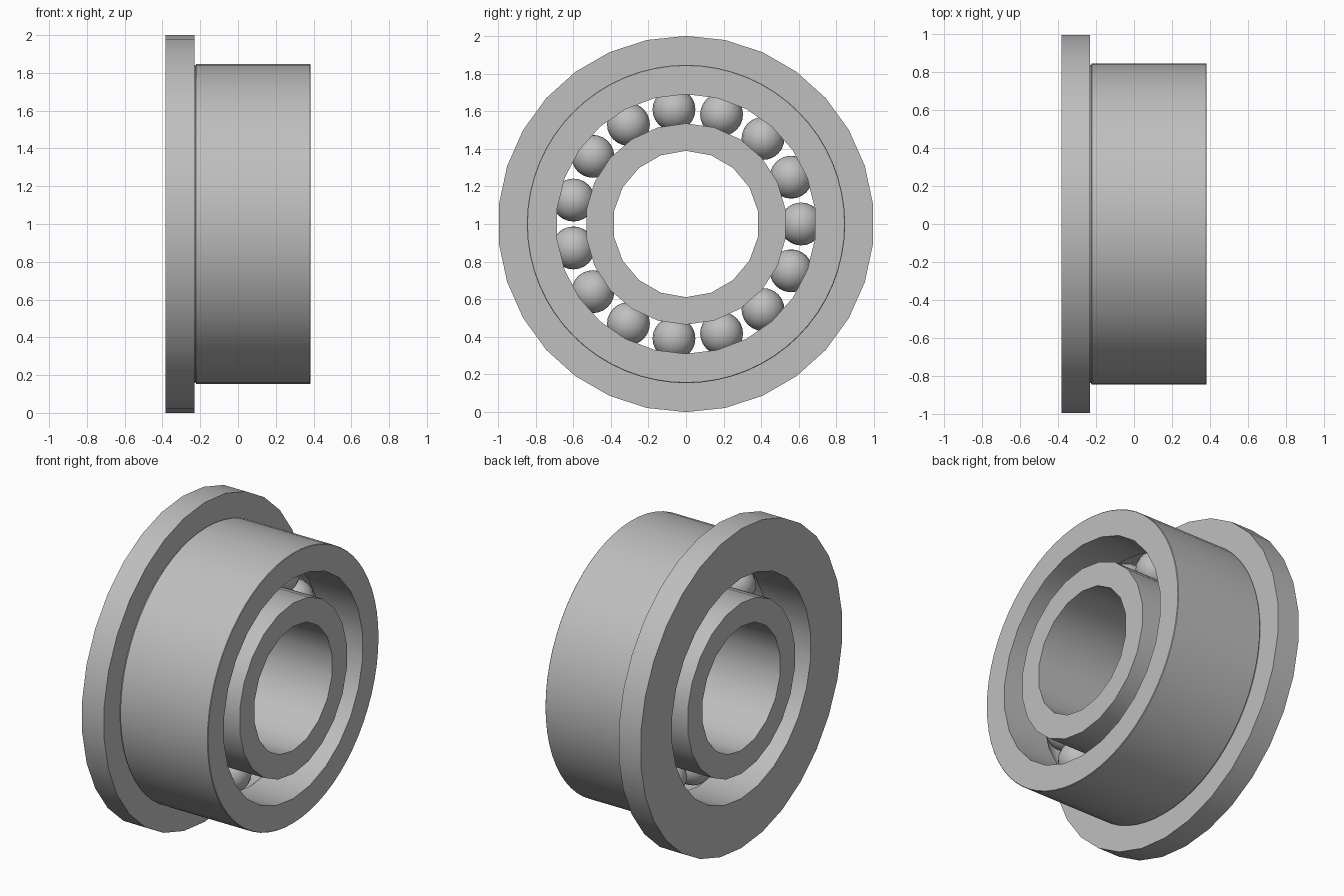
import bpy, bmesh, math

if "Cube" in bpy.data.objects:
    bpy.data.objects.remove(bpy.data.objects["Cube"], do_unlink=True)

HALF = 0.383        # half the bearing width
PITCH = 0.612       # radius of the circle of balls
BALL = 0.114
RACE = 0.118        # radius of the race grooves

steel = bpy.data.materials.new("grey steel")
steel.use_nodes = True
COLOUR = (0.52, 0.52, 0.52, 1)
steel.diffuse_color = COLOUR
steel.node_tree.nodes["Principled BSDF"].inputs["Base Color"].default_value = COLOUR


def finish(bm, name):
    bmesh.ops.recalc_face_normals(bm, faces=bm.faces)
    mesh = bpy.data.meshes.new(name)
    bm.to_mesh(mesh)
    bm.free()
    mesh.materials.append(steel)
    obj = bpy.data.objects.new(name, mesh)
    bpy.context.collection.objects.link(obj)
    bpy.ops.object.select_all(action="DESELECT")
    obj.select_set(True)
    bpy.context.view_layer.objects.active = obj
    bpy.ops.object.shade_smooth_by_angle(angle=math.radians(30))
    return obj


def join_rings(bm, a, b):
    """Bridge two rings that may differ in their number of sides."""
    na, nb = len(a), len(b)
    if na == nb:
        for i in range(na):
            k = (i + 1) % na
            bm.faces.new((a[i], a[k], b[k], b[i]))
        return
    i = j = 0
    while i < na or j < nb:
        if j == nb or (i < na and (i + 1) * nb <= (j + 1) * na):
            bm.faces.new((a[i], a[(i + 1) % na], b[j % nb]))
            i += 1
        else:
            bm.faces.new((a[i % na], b[(j + 1) % nb], b[j]))
            j += 1


def lathe(name, profile):
    """Turn a closed profile of (x, radius, sides) about the x axis."""
    bm = bmesh.new()
    rings = []
    for x, r, n in profile:
        turn = [2 * math.pi * i / n for i in range(n)]
        rings.append([bm.verts.new((x, r * math.sin(t), 1 + r * math.cos(t)))
                      for t in turn])
    for i, ring in enumerate(rings):
        join_rings(bm, ring, rings[(i + 1) % len(rings)])
    return finish(bm, name)


def groove(radius, side, sides, steps=6):
    """Arc of the race, from -x to +x; side is +1 outside the balls, -1 inside."""
    limit = math.acos(abs(radius - PITCH) / RACE)
    angles = [limit * (2 * k / steps - 1) for k in range(steps + 1)]
    return [(RACE * math.sin(t), PITCH + side * RACE * math.cos(t), sides)
            for t in angles]


# Outer ring with flange, relief groove and ball race
lathe("outer_ring",
      [(-HALF, 0.69, 26)] + groove(0.69, 1, 26) +
      [(HALF, 0.69, 26), (HALF, 0.843, 64), (HALF - 0.003, 0.846, 64),
       (-0.222, 0.846, 64), (-0.226, 0.838, 64), (-0.231, 0.838, 64),
       (-0.231, 1.0, 30), (-HALF, 1.0, 30)])

# Inner ring with bore and ball race
lathe("inner_ring",
      [(-HALF, 0.535, 22)] + groove(0.535, -1, 22) +
      [(HALF, 0.535, 22), (HALF, 0.389, 18), (-HALF, 0.389, 18)])

# Ring of balls
COUNT = 15
for i in range(COUNT):
    t = 2 * math.pi * i / COUNT
    bm = bmesh.new()
    bmesh.ops.create_uvsphere(bm, u_segments=18, v_segments=12, radius=BALL)
    bmesh.ops.translate(bm, verts=bm.verts,
                        vec=(0, PITCH * math.cos(t), 1 + PITCH * math.sin(t)))
    finish(bm, f"ball_{i + 1}")
